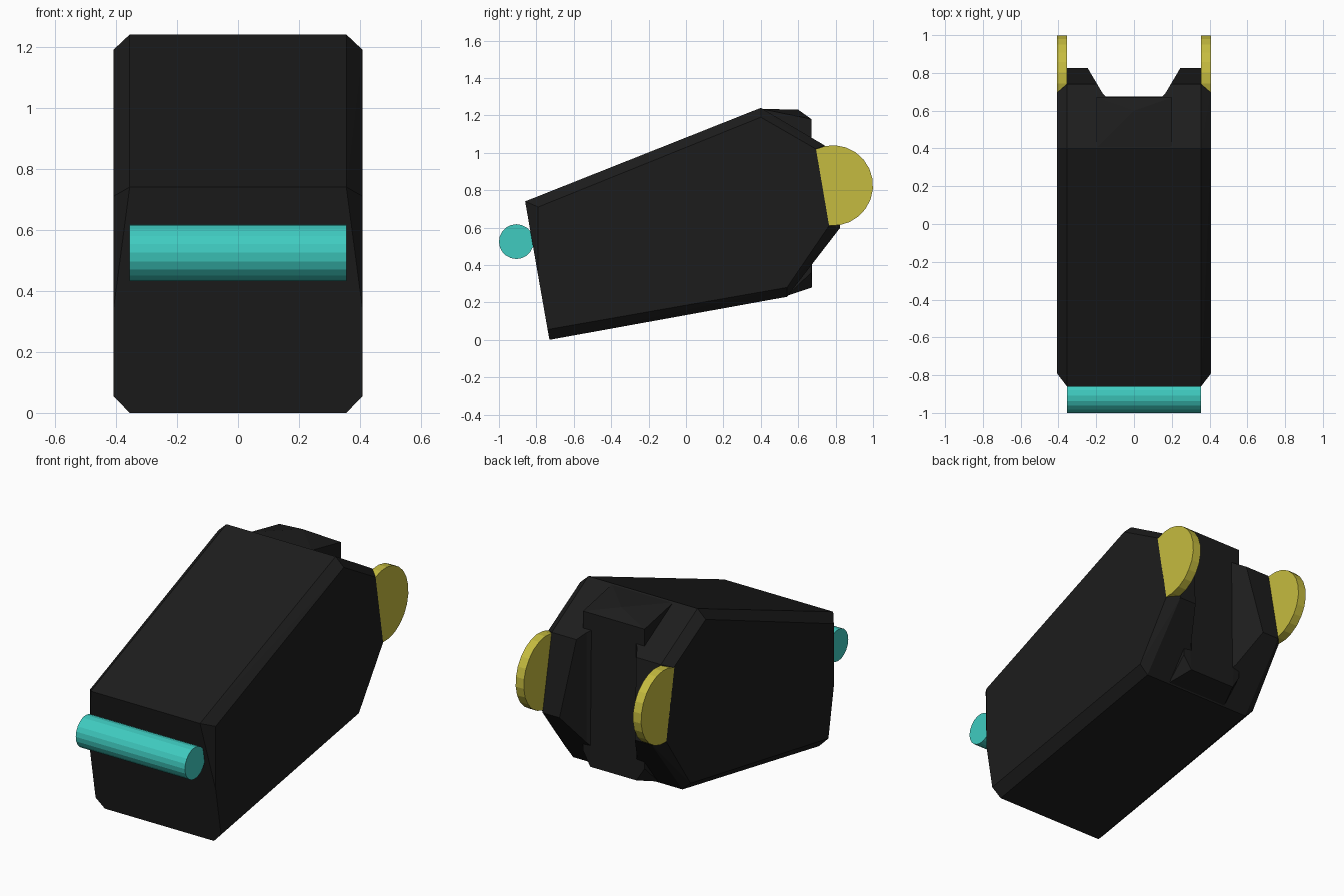
import bpy, bmesh
from math import cos, sin, pi, radians

if "Cube" in bpy.data.objects:
    bpy.data.objects.remove(bpy.data.objects["Cube"])


def material(name, rgb):
    m = bpy.data.materials.new(name)
    m.diffuse_color = (*rgb, 1)
    m.use_nodes = True
    m.node_tree.nodes["Principled BSDF"].inputs["Base Color"].default_value = m.diffuse_color
    return m


BLACK = material("black", (0.012, 0.012, 0.012))
YELLOW = material("yellow", (0.56, 0.50, 0.05))
TEAL = material("teal", (0.05, 0.60, 0.53))


def add_object(name, bm, mat=None):
    bmesh.ops.recalc_face_normals(bm, faces=bm.faces)
    mesh = bpy.data.meshes.new(name)
    bm.to_mesh(mesh)
    bm.free()
    if mat:
        mesh.materials.append(mat)
    obj = bpy.data.objects.new(name, mesh)
    bpy.context.collection.objects.link(obj)
    return obj


def hull(name, points, mat=None):
    """Convex solid around points, flat areas merged."""
    bm = bmesh.new()
    for p in points:
        bm.verts.new(p)
    res = bmesh.ops.convex_hull(bm, input=bm.verts)
    loose = {v for v in res["geom_interior"] + res["geom_unused"]
             if isinstance(v, bmesh.types.BMVert)}
    bmesh.ops.delete(bm, geom=list(loose), context="VERTS")
    bmesh.ops.dissolve_limit(bm, angle_limit=radians(1), verts=bm.verts, edges=bm.edges)
    return add_object(name, bm, mat)


def both(x, profile):
    """Mirror a (y, z) profile to +x and -x."""
    return [(s * x, y, z) for s in (1, -1) for y, z in profile]


# Main body: outer profile with smaller side profile forming the chamfers
outer = [(-.86, .74), (.40, 1.24), (.74, 1.04), (.825, .60), (.54, .23), (-.73, 0)]
side = [(-.79, .71), (.40, 1.19), (.695, 1.02), (.765, .61), (.54, .28),
        (-.74, .055), (-.79, .34)]
body = hull("body", both(.355, outer) + both(.408, side), BLACK)

# Vertical groove cut in the back
cut_plan = [(.14, .665), (.165, .69), (.245, .825), (.275, .88)]
cutter = hull("groove_cutter", [(s * x, y, z) for s in (1, -1)
                                for x, y in cut_plan for z in (-.2, 1.5)])
cutter.hide_render = True
cutter.hide_viewport = True
mod = body.modifiers.new("groove", "BOOLEAN")
mod.operation = "DIFFERENCE"
mod.solver = "EXACT"
mod.object = cutter

# Raised block that forms the groove floor
hull("groove_floor",
     both(.20, [(.40, 1.235), (.67, 1.18), (.54, .235), (.67, .36)])
     + both(.15, [(.675, .28)]) + [(0, .60, 1.23)], BLACK)

# Flat part discs at the back corners
a0, a1, steps = radians(116), radians(-96), 14
arc = [(.785 + .215 * cos(a0 + (a1 - a0) * i / steps),
        .825 + .215 * sin(a0 + (a1 - a0) * i / steps)) for i in range(steps + 1)]
for label, s in (("right", 1), ("left", -1)):
    hull("back_disc_" + label, [(s * x, y, z) for x in (.355, .408) for y, z in arc], YELLOW)

# Round bar across the front
n = 20
ring = [(-.907 + .093 * cos(2 * pi * i / n), .525 + .093 * sin(2 * pi * i / n)) for i in range(n)]
hull("front_bar", both(.355, ring), TEAL)
